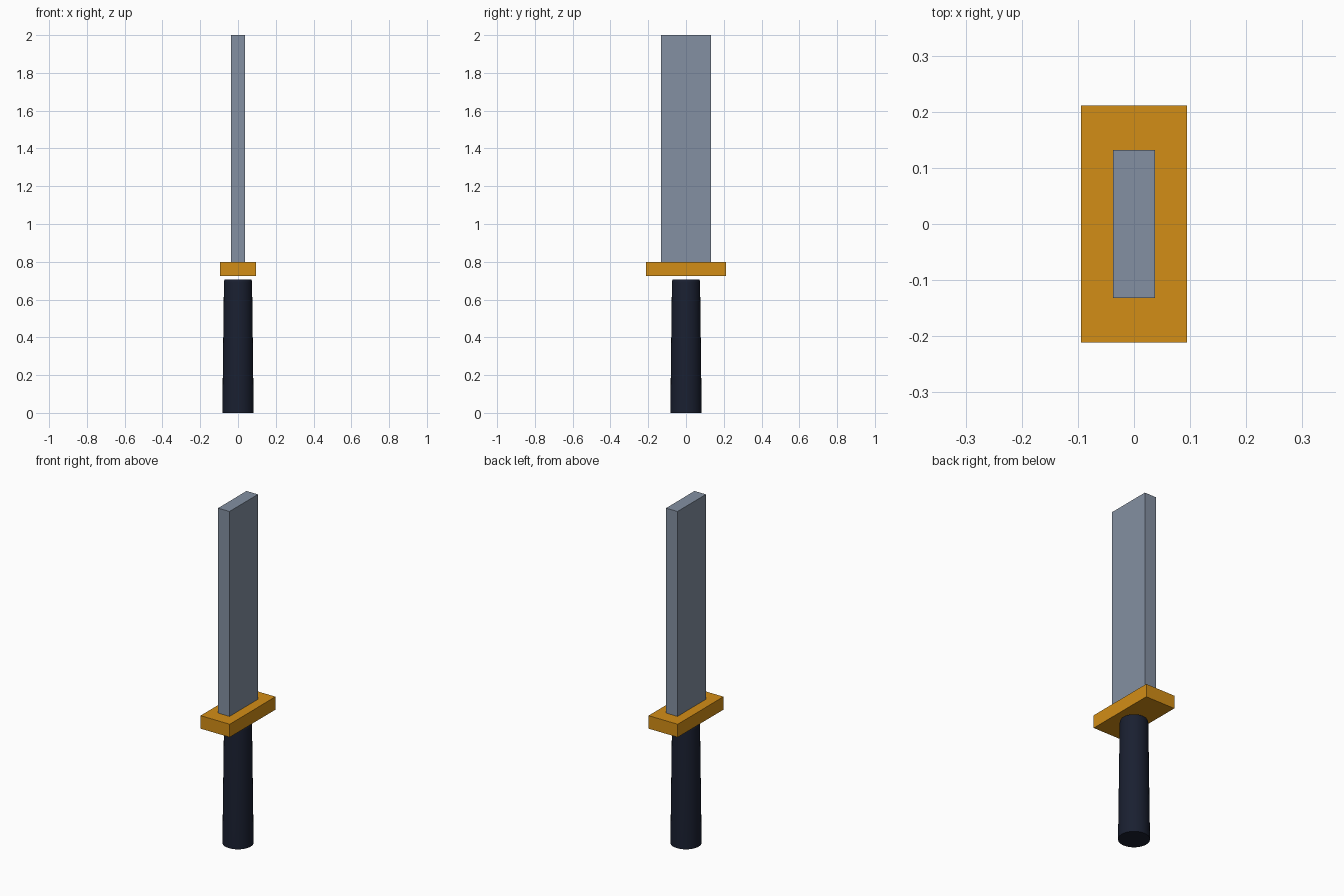
import bpy, bmesh, math

if "Cube" in bpy.data.objects:
    bpy.data.objects.remove(bpy.data.objects["Cube"])


def add_object(name, bm, color):
    bmesh.ops.recalc_face_normals(bm, faces=bm.faces)
    mesh = bpy.data.meshes.new(name)
    bm.to_mesh(mesh)
    bm.free()
    obj = bpy.data.objects.new(name, mesh)
    bpy.context.collection.objects.link(obj)
    mat = bpy.data.materials.new(name + "_color")
    mat.diffuse_color = (*color, 1)
    mat.use_nodes = True
    mat.node_tree.nodes["Principled BSDF"].inputs["Base Color"].default_value = mat.diffuse_color
    mesh.materials.append(mat)
    return obj


def box(name, sx, sy, z0, z1, color):
    bm = bmesh.new()
    bmesh.ops.create_cube(bm, size=1)
    bmesh.ops.scale(bm, vec=(sx, sy, z1 - z0), verts=bm.verts)
    bmesh.ops.translate(bm, vec=(0, 0, (z0 + z1) / 2), verts=bm.verts)
    return add_object(name, bm, color)


def lathe(name, profile, sides, color):
    bm = bmesh.new()
    rings = [[bm.verts.new((r * math.cos(a), r * math.sin(a), z))
              for a in (2 * math.pi * i / sides for i in range(sides))]
             for r, z in profile]
    for low, high in zip(rings, rings[1:]):
        for i in range(sides):
            j = (i + 1) % sides
            bm.faces.new((low[i], low[j], high[j], high[i]))
    bm.faces.new(rings[0])
    bm.faces.new(rings[-1])
    return add_object(name, bm, color)


# Flat slab blade
box("blade", 0.074, 0.263, 0.80, 2.0, (0.23, 0.28, 0.36))

# Cross guard
box("guard", 0.189, 0.423, 0.724, 0.80, (0.65, 0.27, 0.008))

# Tapered round grip with a softened top edge, just short of the guard
grip = lathe("grip", [(0.083, 0), (0.0745, 0.69), (0.0735, 0.70), (0.070, 0.707)],
             32, (0.01, 0.014, 0.03))
bpy.context.view_layer.objects.active = grip
grip.select_set(True)
bpy.ops.object.shade_smooth_by_angle(angle=math.radians(35))
